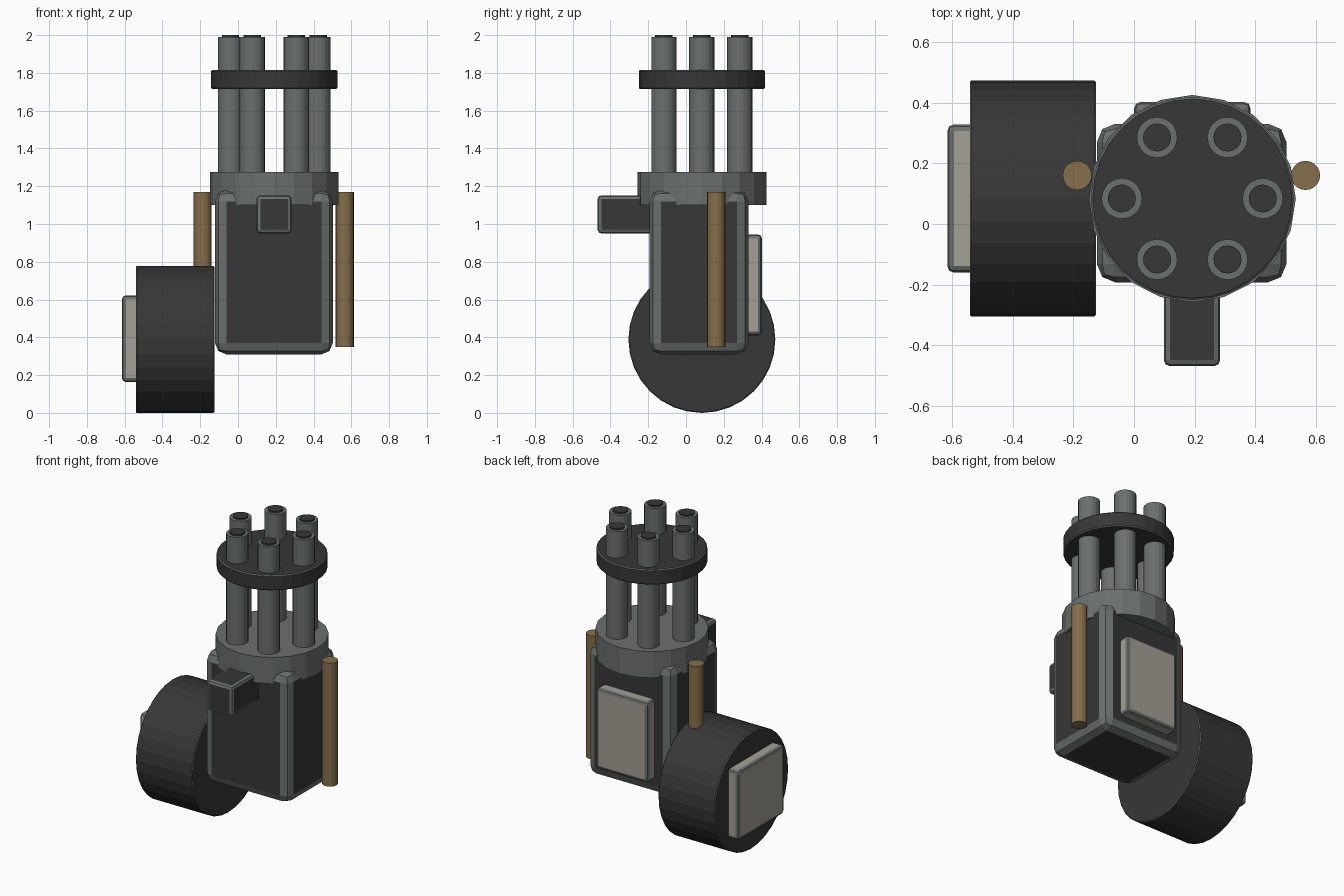
import bpy, bmesh, math
from mathutils import Matrix

if "Cube" in bpy.data.objects:
    bpy.data.objects.remove(bpy.data.objects["Cube"])


def material(name, color):
    m = bpy.data.materials.new(name)
    m.diffuse_color = (*color, 1)
    m.use_nodes = True
    m.node_tree.nodes["Principled BSDF"].inputs["Base Color"].default_value = m.diffuse_color
    return m


DARK = material("dark metal", (0.038, 0.038, 0.038))
GREY = material("grey metal", (0.145, 0.162, 0.155))
BEIGE = material("beige panel", (0.37, 0.35, 0.30))
BRASS = material("brass", (0.235, 0.16, 0.068))


def finish(bm, name, mats):
    me = bpy.data.meshes.new(name)
    bm.to_mesh(me)
    bm.free()
    for m in mats:
        me.materials.append(m)
    ob = bpy.data.objects.new(name, me)
    bpy.context.collection.objects.link(ob)
    return ob


def box(name, lo, hi, bevel, main):
    """Box whose rounded edges are a second colour."""
    bm = bmesh.new()
    bmesh.ops.create_cube(bm, size=1)
    for v in bm.verts:
        v.co = [l + (c + 0.5) * (h - l) for c, l, h in zip(v.co, lo, hi)]
    bmesh.ops.bevel(bm, geom=bm.edges[:], offset=bevel, offset_type='OFFSET',
                    segments=2, profile=0.5, affect='EDGES', material=1)
    return finish(bm, name, [main, GREY])


def cylinder(name, x, y, z, r, length, sides, main, along_x=False, rim=0.0):
    """Cylinder by its centre, with an optional grey bevelled rim."""
    bm = bmesh.new()
    bmesh.ops.create_cone(bm, cap_ends=True, segments=sides, radius1=r,
                          radius2=r, depth=length)
    if rim:
        edges = [e for e in bm.edges
                 if abs(e.verts[0].co.z - e.verts[1].co.z) < 1e-5]
        bmesh.ops.bevel(bm, geom=edges, offset=rim, offset_type='OFFSET',
                        segments=1, profile=0.5, affect='EDGES', material=1)
    m = Matrix.Translation((x, y, z))
    if along_x:
        m = m @ Matrix.Rotation(math.pi / 2, 4, 'Y')
    bm.transform(m)
    return finish(bm, name, [main, GREY])


CX, CY = 0.192, 0.084

# Main housing, front grip, back panel
box("housing", (-0.122, -0.192, 0.31), (0.502, 0.33, 1.18), 0.06, DARK)
box("front_grip", (0.098, -0.468, 0.95), (0.284, -0.10, 1.152), 0.02, DARK)
box("back_panel", (0.0, 0.25, 0.41), (0.384, 0.402, 0.945), 0.022, BEIGE)

# Ammunition drum and its side panel
cylinder("drum", -0.333, CY, 0.389, 0.389, 0.415, 32, DARK, True, 0.005)
box("drum_panel", (-0.615, -0.16, 0.163), (-0.45, 0.328, 0.622), 0.022, BEIGE)

# Brass rods on both sides
for side, x in (("left", -0.187), ("right", 0.565)):
    cylinder(side + "_rod", x, 0.16, 0.76, 0.048, 0.82, 20, BRASS)

# Collar and barrel clamp
cylinder("collar", CX, CY, 1.187, 0.341, 0.175, 20, GREY)
cylinder("barrel_clamp", CX, CY, 1.765, 0.334, 0.10, 32, DARK, False, 0.006)

# Ring of six barrels with dark bores
for i in range(6):
    a = i * math.pi / 3
    x, y = CX + 0.232 * math.cos(a), CY + 0.232 * math.sin(a)
    cylinder(f"barrel_{i + 1}", x, y, 1.595, 0.067, 0.79, 20, GREY)
    cylinder(f"bore_{i + 1}", x, y, 1.98, 0.046, 0.04, 20, DARK)
